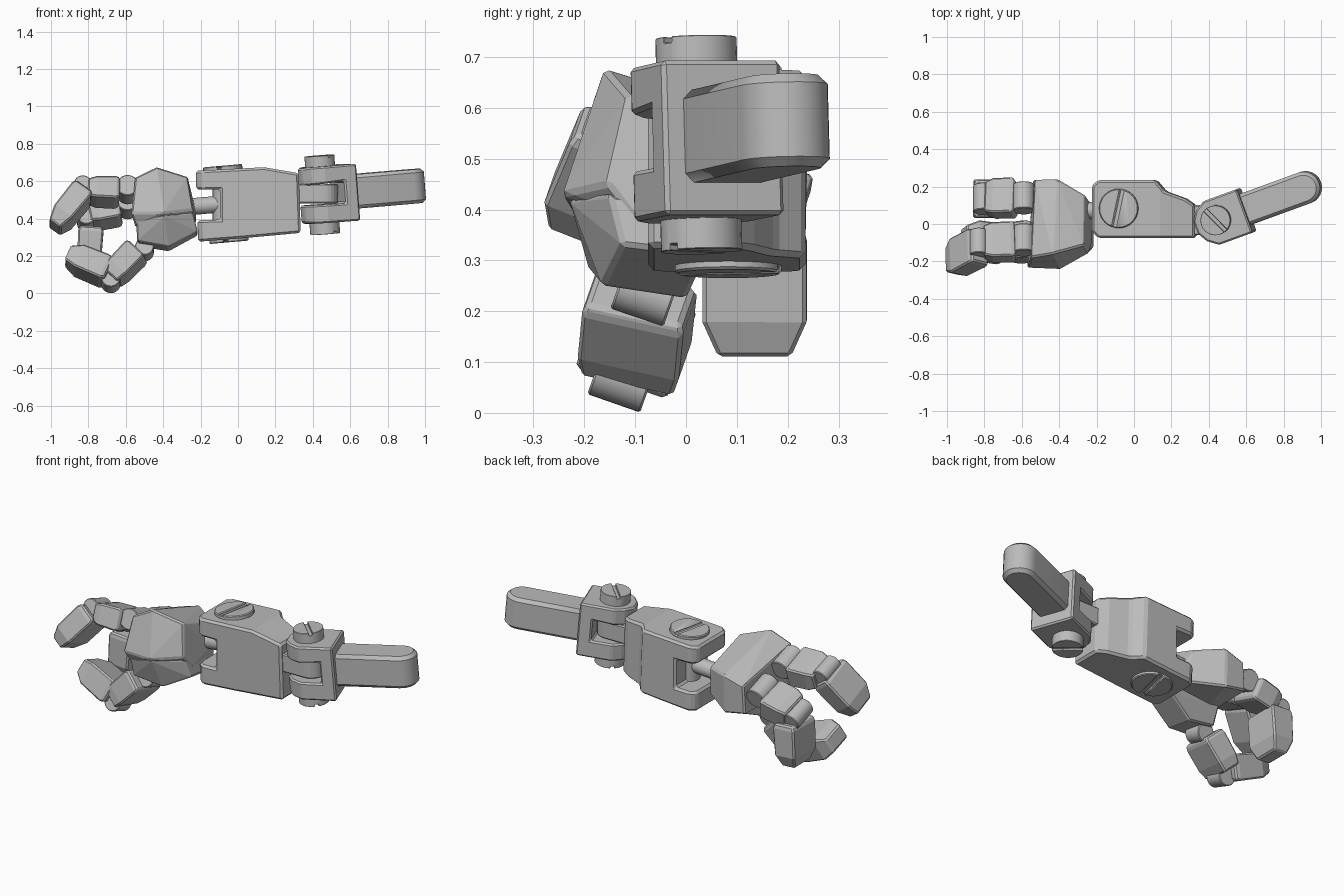
import bpy, bmesh, math
from mathutils import Vector, Matrix

if "Cube" in bpy.data.objects:
    bpy.data.objects.remove(bpy.data.objects["Cube"])

grey = bpy.data.materials.new("grey_plastic")
grey.diffuse_color = (0.5, 0.5, 0.5, 1)
grey.use_nodes = True
grey.node_tree.nodes["Principled BSDF"].inputs["Base Color"].default_value = grey.diffuse_color
ROLL = Vector((0, 0.945, -0.33))       # sideways axis of the rolled hand


def finish(name, bm, matrix=None, bevel=0.0, smooth=False):
    bmesh.ops.recalc_face_normals(bm, faces=bm.faces)
    me = bpy.data.meshes.new(name)
    bm.to_mesh(me)
    bm.free()
    me.materials.append(grey)
    ob = bpy.data.objects.new(name, me)
    bpy.context.collection.objects.link(ob)
    if matrix:
        ob.matrix_world = matrix
    if bevel:
        b = ob.modifiers.new("edge", "BEVEL")
        b.width, b.segments, b.limit_method = bevel, 1, "ANGLE"
        b.angle_limit = math.radians(25)
    if smooth:
        bpy.ops.object.select_all(action="DESELECT")
        ob.select_set(True)
        bpy.context.view_layer.objects.active = ob
        bpy.ops.object.shade_smooth_by_angle(angle=math.radians(30))
    return ob


def hull(name, pts, bevel=0.008):
    bm = bmesh.new()
    for p in pts:
        bm.verts.new(p)
    r = bmesh.ops.convex_hull(bm, input=bm.verts)
    junk = {g for g in r["geom_interior"] if isinstance(g, bmesh.types.BMVert)}
    bmesh.ops.delete(bm, geom=list(junk), context="VERTS")
    bmesh.ops.dissolve_limit(bm, angle_limit=math.radians(6), verts=bm.verts, edges=bm.edges)
    return finish(name, bm, None, bevel)


def prism(name, outline, lo, hi, axis="z", matrix=None, bevel=0.0, smooth=False):
    """Extrude an outline along z (xy outline) or along y (xz outline)."""
    def put(a, b, h):
        return (a, b, h) if axis == "z" else (a, h, b)
    bm = bmesh.new()
    f = bm.faces.new([bm.verts.new(put(a, b, lo)) for a, b in outline])
    ext = bmesh.ops.extrude_face_region(bm, geom=[f])["geom"]
    for v in ext:
        if isinstance(v, bmesh.types.BMVert):
            v.co += Vector(put(0, 0, hi - lo))
    return finish(name, bm, matrix, bevel, smooth)


def cylinder(name, a, b, r, matrix=None, bevel=0.006, sides=32):
    a, b = Vector(a), Vector(b)
    bm = bmesh.new()
    rot = (b - a).to_track_quat("Z", "Y").to_matrix().to_4x4()
    bmesh.ops.create_cone(bm, cap_ends=True, segments=sides, radius1=r, radius2=r,
                          depth=(b - a).length, matrix=Matrix.Translation((a + b) / 2) @ rot)
    return finish(name, bm, matrix, bevel, True)


def boolean(ob, cutter, op):
    m = ob.modifiers.new("cut", "BOOLEAN")
    m.object, m.operation, m.solver = cutter, op, "EXACT"
    ob.modifiers.move(len(ob.modifiers) - 1, 0)
    cutter.hide_render = True
    cutter.hide_set(True)


def screw(name, z0, z1, r, matrix, angle):
    """Round cap with a slot across its outer end."""
    cap = cylinder(name, (0, 0, z0), (0, 0, z1), r, matrix, 0.01)
    w = r * 0.13
    slot = prism(name + "_cutter", [(-w, -1), (w, -1), (w, 1), (-w, 1)], z1 - 0.012, z1 + 0.012,
                 "z", matrix @ Matrix.Rotation(angle, 4, "Z"))
    boolean(cap, slot, "DIFFERENCE")


def segment(name, a, b, width, thick, side=ROLL, tip=0.6):
    """Chamfered finger block from a to b."""
    a, b, side = Vector(a), Vector(b), side.normalized()
    d = b - a
    n = d.cross(side).normalized()
    s = n.cross(d).normalized()
    pts = []
    for t, kw, kt in ((0, 0.93, 0.85), (0.1, 1, 1), (0.72, 1, 0.95), (1, tip + 0.1, tip)):
        for i in (-1, 1):
            for j in (-1, 1):
                pts.append(a + d * t + s * (i * kw * width / 2) + n * (j * kt * thick / 2))
    return hull(name, pts)


def joint(name, c, r, length, side=ROLL):
    c, h = Vector(c), side.normalized() * length / 2
    cylinder(name, c - h, c + h, r, bevel=0.004)


# Forearm: side profile with wrist slot, trimmed to the plan outline
side_profile = [(-.3, .652), (.14, .675), (.4, .63), (.4, .33), (.02, .295),
                (-.3, .27), (-.3, .388), (-.095, .395), (-.095, .555), (-.3, .555)]
plan = [(-.22, .205), (-.185, .235), (.12, .235), (.17, .175), (.28, .135), (.33, .10),
        (.33, -.075), (-.185, -.075), (-.22, -.04)]
forearm = prism("forearm", side_profile, -.2, .4, "y", None, 0.012)
lean_frame = Matrix.Translation((0, 0, .48)) @ Matrix.Rotation(math.radians(-2), 4, "Y")
boolean(forearm, prism("forearm_cutter", plan, -.5, .5, "z", lean_frame), "INTERSECT")
wrist_frame = Matrix.Translation((-.065, .083, .48)) @ Matrix.Rotation(math.radians(-5), 4, "Y")
screw("forearm_screw_top", .16, .204, .105, wrist_frame, math.radians(-12))
screw("forearm_screw_bottom", -.16, -.207, .105, wrist_frame, math.radians(-12))

# Elbow clevis, pin and upper bar share a turned and tilted frame
E = (Matrix.Translation((.45, .025, .535)) @ Matrix.Rotation(math.radians(20), 4, "Z")
     @ Matrix.Rotation(math.radians(-4.6), 4, "Y"))
clevis = prism("elbow_clevis", [(-.2, .125), (-.09, .146), (.3, .146), (.3, -.16), (-.09, -.156),
                                (-.2, -.13), (-.2, -.055), (.085, -.06), (.085, .06), (-.2, .045)],
               -.2, .2, "y", E, 0.01)
clevis_plan = [(.16, .118), (-.03, .118), (-.085, .085), (-.118, .035), (-.118, -.035),
               (-.085, -.09), (-.03, -.13), (.16, -.13)]
boolean(clevis, prism("clevis_cutter", clevis_plan, -.3, .3, "z", E), "INTERSECT")
screw("elbow_pin_top", .1, .203, .08, E, math.radians(25))
screw("elbow_pin_bottom", -.1, -.218, .08, E, math.radians(25))
arc = [(math.cos(math.radians(t)), math.sin(math.radians(t))) for t in range(-90, 91, 15)]
bar = prism("upper_bar", [(.12, .088), (.12, -.088)] + [(.493 + .088 * c, .088 * s) for c, s in arc],
            -.095, .088, "z", E, 0.018, True)

# Tongue of the forearm inside the clevis
tongue = [(.28, .1), (.28, -.06)] + [(.46 + .075 * c, .022 + .08 * s) for c, s in arc]
prism("elbow_tongue", tongue, .482, .585, "z", None, 0.006)

# Wrist rod and its pivot
cylinder("wrist_rod", (-.3, .07, .46), (-.07, .075, .48), .045)
cylinder("wrist_pivot", (-.075, .08, .37), (-.075, .08, .58), .06)

# Palm and thumb base
hull("palm", [(-.55, -.18, .62), (-.435, -.16, .677), (-.27, -.115, .625), (-.24, -.155, .45),
              (-.57, -.235, .43), (-.395, -.243, .43), (-.53, .235, .52), (-.41, .24, .555),
              (-.265, .155, .53), (-.225, .1, .44), (-.54, .235, .36), (-.41, .235, .335),
              (-.24, .12, .35), (-.225, -.1, .38), (-.55, -.2, .36)])
hull("thumb_base", [(-.545, -.22, .42), (-.395, -.23, .42), (-.24, -.15, .43), (-.215, -.125, .33),
                    (-.37, -.165, .25), (-.54, -.19, .28), (-.54, .03, .36), (-.235, .05, .40),
                    (-.215, .04, .31), (-.37, .0, .225), (-.53, .0, .25)])

# Front finger
joint("front_finger_knuckle", (-.59, -.085, .555), .058, .15)
segment("front_finger_link", (-.635, -.095, .54), (-.805, -.1, .545), .195, .125, tip=.75)
joint("front_finger_joint", (-.83, -.1, .565), .047, .14)
segment("front_finger_tip", (-.825, -.12, .545), (-.98, -.2, .355), .195, .125)

# Back finger, curled down
curl_side = Vector((0, 1, -.1))
joint("back_finger_knuckle", (-.59, .14, .475), .058, .15)
segment("back_finger_link", (-.63, .14, .445), (-.79, .135, .41), .195, .125, tip=.75)
joint("back_finger_joint", (-.81, .135, .395), .05, .15)
segment("back_finger_tip", (-.785, .135, .36), (-.80, .135, .113), .205, .135, curl_side)

# Thumb
joint("thumb_knuckle", (-.5, -.08, .235), .05, .11)
segment("thumb_link", (-.535, -.09, .23), (-.675, -.105, .085), .205, .13, tip=.8)
joint("thumb_joint", (-.68, -.125, .068), .052, .11)
segment("thumb_tip", (-.69, -.11, .11), (-.91, -.08, .2), .19, .14)
